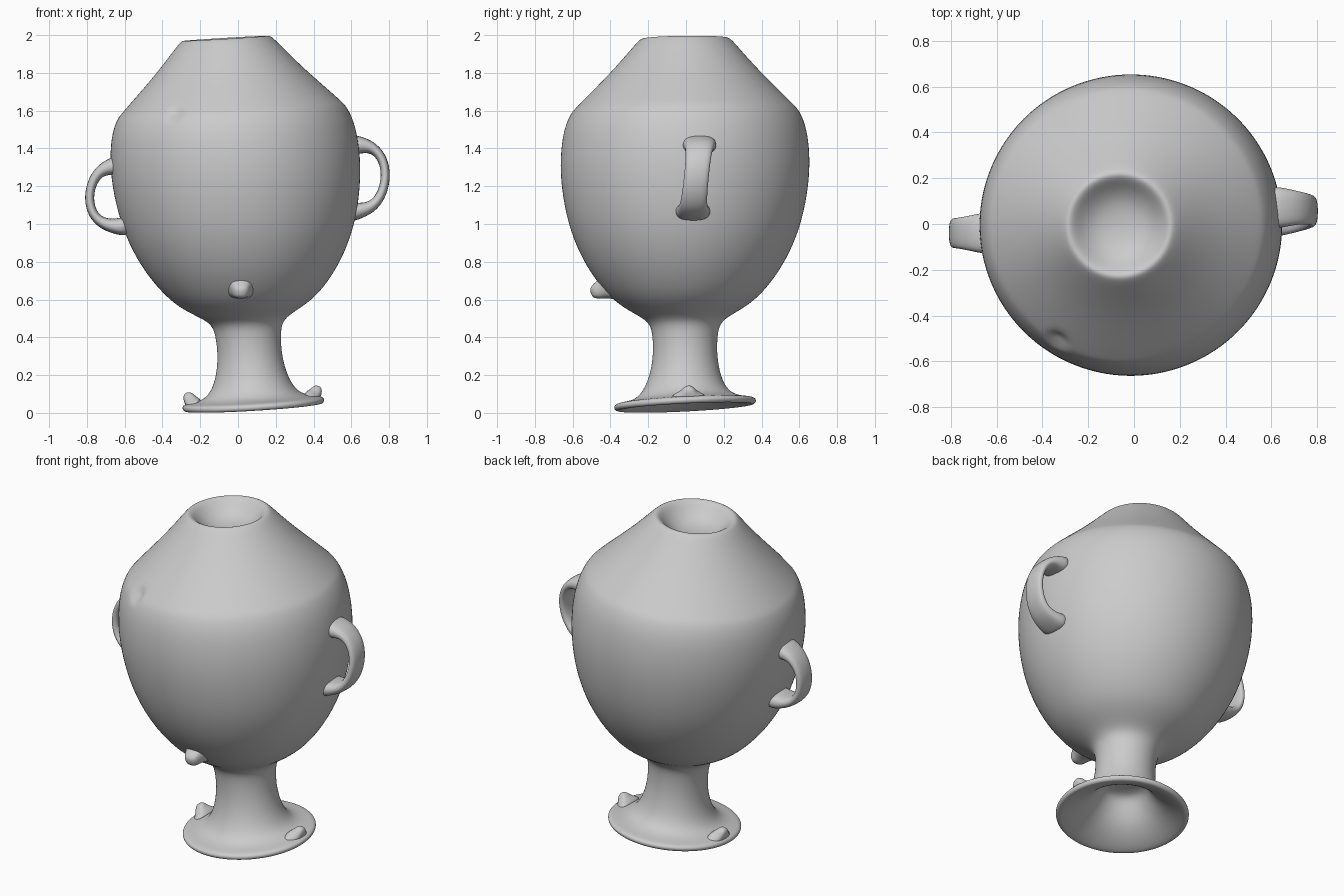
import bpy
import bmesh
from math import cos, sin, pi
from mathutils import Vector

cube = bpy.data.objects.get("Cube")
if cube:
    bpy.data.objects.remove(cube)

clay = bpy.data.materials.new("grey clay")
clay.use_nodes = True
clay.diffuse_color = (0.6, 0.6, 0.6, 1)
bsdf = clay.node_tree.nodes["Principled BSDF"]
bsdf.inputs["Base Color"].default_value = (0.6, 0.6, 0.6, 1)
bsdf.inputs["Roughness"].default_value = 0.8


def loft(name, rings, levels=2):
    """Skin a list of equal rings, cap both ends and smooth the result."""
    bm = bmesh.new()
    loops = [[bm.verts.new(p) for p in ring] for ring in rings]
    n = len(loops[0])
    for a, b in zip(loops, loops[1:]):
        for i in range(n):
            j = (i + 1) % n
            bm.faces.new((a[i], a[j], b[j], b[i]))
    for end in (loops[0], loops[-1]):
        bm.faces.new(end)
    bmesh.ops.recalc_face_normals(bm, faces=bm.faces)
    mesh = bpy.data.meshes.new(name)
    bm.to_mesh(mesh)
    bm.free()
    mesh.materials.append(clay)
    obj = bpy.data.objects.new(name, mesh)
    bpy.context.collection.objects.link(obj)
    bpy.ops.object.select_all(action="DESELECT")
    obj.select_set(True)
    bpy.context.view_layer.objects.active = obj
    obj.modifiers.new("Smooth", "SUBSURF").levels = levels
    bpy.ops.object.modifier_apply(modifier="Smooth")
    bpy.ops.object.shade_smooth()
    return obj


def tilted_ring(r, z, n=48):
    """Ring of the slightly leaning pot."""
    cx = 0.085 - 0.075 * z
    lean_y = 0.05 if z < 0.15 else 0.012
    ring = []
    for i in range(n):
        x, y = r * cos(2 * pi * i / n), r * sin(2 * pi * i / n)
        ring.append((cx + x, y - 0.005, z + 0.06 * x + lean_y * y))
    return ring


def sweep(name, path, sizes, side, n=12):
    """Rounded strap along a path; sizes are (half width, half thickness)."""
    pts = [Vector(p) for p in path]
    rings = []
    for i, p in enumerate(pts):
        t = (pts[min(i + 1, len(pts) - 1)] - pts[max(i - 1, 0)]).normalized()
        w = (Vector(side) - t * t.dot(Vector(side))).normalized()
        u = t.cross(w)
        ring = []
        for k in range(n):
            c, s = cos(2 * pi * k / n), sin(2 * pi * k / n)
            c = abs(c) ** 0.75 * (1 if c > 0 else -1)
            s = abs(s) ** 0.75 * (1 if s > 0 else -1)
            ring.append(p + w * c * sizes[i][0] + u * s * sizes[i][1])
        rings.append(ring)
    return loft(name, rings)


# Pot: hollow foot, stem, bowl, shoulder and dished mouth
profile = [
    (0.02, 0.25), (0.11, 0.245), (0.14, 0.2), (0.19, 0.12), (0.27, 0.06),
    (0.345, 0.027), (0.37, 0.028), (0.38, 0.05), (0.365, 0.066), (0.32, 0.07),
    (0.25, 0.088), (0.205, 0.15), (0.18, 0.23), (0.168, 0.32), (0.172, 0.42),
    (0.19, 0.485), (0.27, 0.53), (0.37, 0.59), (0.46, 0.69), (0.54, 0.81),
    (0.61, 0.97), (0.65, 1.15), (0.665, 1.32), (0.65, 1.48), (0.622, 1.56),
    (0.602, 1.595), (0.585, 1.615), (0.5, 1.7), (0.4, 1.8), (0.31, 1.9),
    (0.25, 1.97), (0.226, 1.988), (0.2, 1.975), (0.16, 1.93), (0.1, 1.89),
    (0.02, 1.88),
]
pot = loft("pot_body", [tilted_ring(r, z) for r, z in profile])

# Small chip in the front of the shoulder
chip = Vector((-0.33, -0.5, 1.575))
for v in pot.data.vertices:
    d = ((v.co - chip) * Vector((1, 1, 1)).length / 1.732).length
    if d < 0.065:
        v.co += Vector((0.5, 0.8, -0.1)) * 0.03 * (1 - d / 0.065)

# Strap handles, flared where they join the bowl
strap = [(0.1, 0.06), (0.088, 0.045), (0.074, 0.03), (0.068, 0.026),
         (0.067, 0.025), (0.068, 0.026), (0.074, 0.03), (0.09, 0.042),
         (0.105, 0.06)]
right_arc = [(-0.61, 1.31), (-0.68, 1.305), (-0.74, 1.275), (-0.778, 1.21),
             (-0.79, 1.13), (-0.772, 1.055), (-0.725, 1.005), (-0.65, 0.985),
             (-0.57, 0.99)]
left_arc = [(0.58, 1.42), (0.66, 1.418), (0.72, 1.402), (0.768, 1.345),
            (0.785, 1.26), (0.767, 1.165), (0.72, 1.095), (0.65, 1.07),
            (0.57, 1.06)]
sweep("right_handle", [(x, -0.04, z) for x, z in right_arc], strap, (0, 1, 0))
sweep("left_handle", [(x, 0.05 + 0.1 * (z - 1.2), z) for x, z in left_arc],
      strap, (0, 1, 0))

# Spout nub low on the front
nub = [(0.11, 0.11), (0.075, 0.07), (0.053, 0.05), (0.045, 0.04), (0.02, 0.02)]
sweep("front_nub",
      [(0.015, y, z) for y, z in
       ((-0.36, 0.69), (-0.42, 0.668), (-0.455, 0.652), (-0.485, 0.64),
        (-0.505, 0.635))], nub, (1, 0, 0))

# Pair of knobs standing on the rim of the foot
lump = [(0.11, 0.05), (0.085, 0.042), (0.045, 0.034), (0.032, 0.028),
        (0.012, 0.012)]
for name, x, z, out in (("right_foot_knob", -0.25, 0.035, -1),
                        ("left_foot_knob", 0.405, 0.07, 1)):
    sweep(name, [(x + out * dx, 0.015, z + dz) for dx, dz in
                 ((-0.02, 0), (-0.01, 0.02), (0.008, 0.04), (0.015, 0.06),
                  (0.018, 0.074))], lump, (0, 1, 0))
